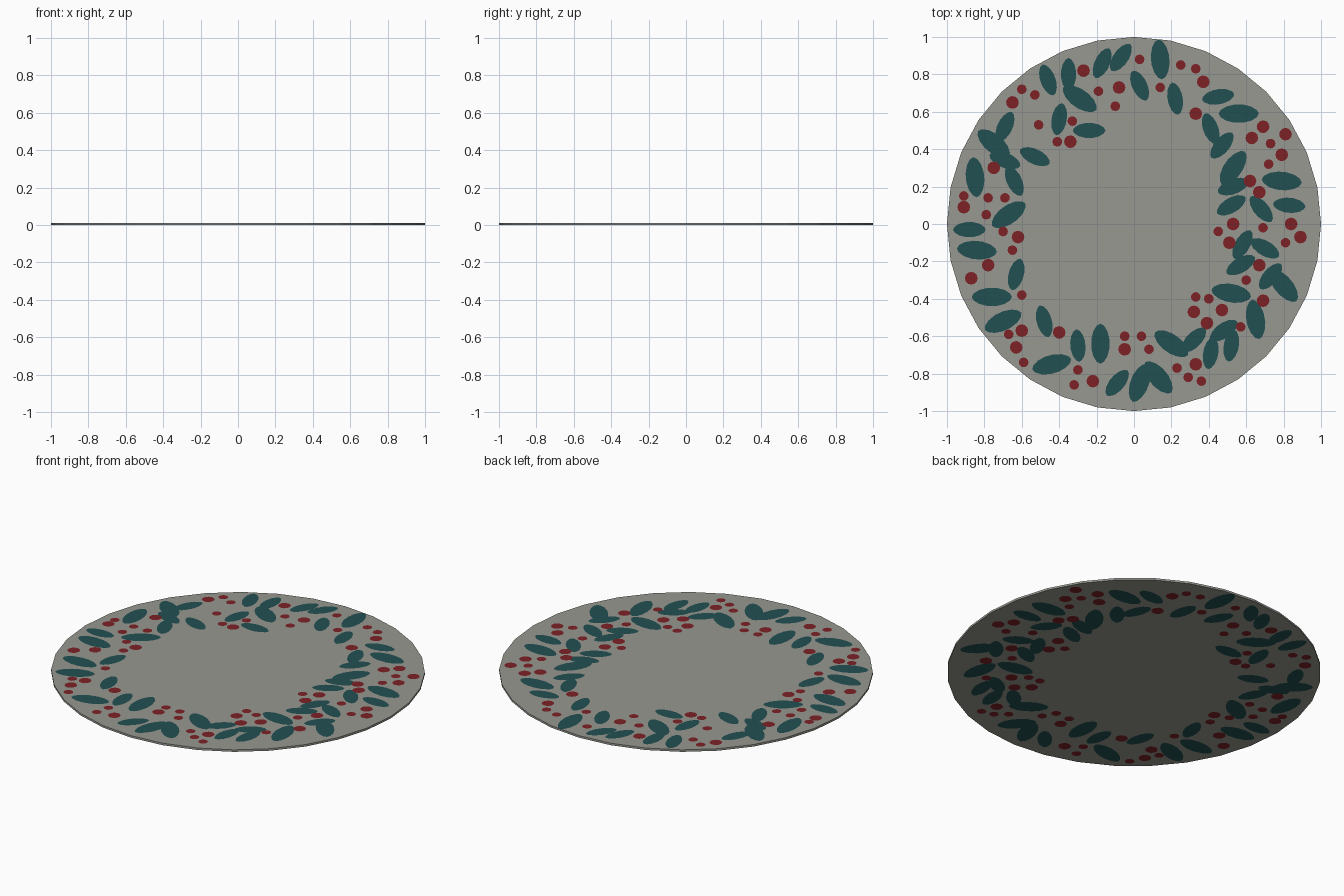
import bpy, bmesh, math
from mathutils import Vector
from mathutils.geometry import delaunay_2d_cdt

if "Cube" in bpy.data.objects:
    bpy.data.objects.remove(bpy.data.objects["Cube"])

THICK = 0.012
SIDES = 32


def material(name, rgb):
    m = bpy.data.materials.new(name)
    m.diffuse_color = (*rgb, 1)
    m.use_nodes = True
    m.node_tree.nodes["Principled BSDF"].inputs["Base Color"].default_value = m.diffuse_color
    return m


mats = [material("stone grey", (0.315, 0.315, 0.285)),
        material("leaf teal", (0.016, 0.080, 0.085)),
        material("berry red", (0.205, 0.015, 0.018))]

# Leaf placements: x, y, long-axis angle in degrees
large_leaves = [
    (.14, .88, 95), (.56, .59, 0), (.53, .30, 55), (.79, .23, -5), (.80, -.33, -50),
    (.52, -.37, -10), (.65, -.51, -80), (.20, -.64, -35), (.13, -.82, -50), (-.18, -.64, 90),
    (-.44, -.75, 15), (-.70, -.52, 25), (-.76, -.39, 0), (-.84, -.14, -5), (-.85, .25, 95),
    (-.75, .43, -40), (-.29, .67, -35), (-.67, .05, 35), (.03, -.85, 70)]
small_leaves = [
    (.03, .74, 115), (.22, .67, 100), (.45, .68, 10), (.41, .51, 110), (.47, .42, 50),
    (.83, .10, -5), (.53, .20, 20), (.52, .10, 30), (.68, .08, -50), (.58, -.11, 60),
    (.70, -.13, -30), (.57, -.22, 30), (.73, -.28, 50), (.52, -.65, 80), (.48, -.57, 35),
    (.41, -.69, 80), (.32, -.62, 45), (-.09, -.85, 50), (-.30, -.65, 95), (-.48, -.52, 105),
    (-.63, -.27, 75), (-.88, -.03, 0), (-.64, .23, 115), (-.69, .34, -20), (-.69, .52, 65),
    (-.53, .36, -25), (-.40, .56, 80), (-.24, .50, 0), (-.46, .77, 110), (-.35, .80, 90),
    (-.17, .86, 65), (-.07, .89, 55)]

# Berry placements: x, y
large_berries = [
    (-.27, .82), (-.08, .73), (.37, .76), (.33, .59), (-.65, .65), (-.34, .44), (-.75, .30),
    (-.91, .09), (.63, .46), (.62, .23), (.79, .37), (.53, 0), (.51, -.10), (.84, 0),
    (.67, -.22), (.47, -.46), (.32, -.47), (.39, -.53), (-.62, -.07), (-.78, -.22),
    (-.87, -.29), (-.60, -.57), (-.63, -.66), (-.40, -.58), (-.22, -.84), (-.05, -.67),
    (.33, -.75), (.81, .48), (.89, -.07), (.69, -.41), (.67, .17), (.69, .52)]
small_berries = [
    (.03, .88), (.25, .85), (.33, .83), (.14, .73), (-.10, .63), (-.19, .71), (-.53, .69),
    (-.60, .72), (-.51, .53), (-.33, .55), (-.41, .44), (-.91, .15), (-.78, .14), (-.69, .14),
    (-.79, .05), (-.70, -.04), (-.65, -.14), (-.60, -.38), (-.67, -.59), (-.59, -.74),
    (-.30, -.78), (-.32, -.86), (-.05, -.60), (.04, -.60), (.08, -.67), (.23, -.77),
    (.29, -.82), (.36, -.84), (.57, -.55), (.33, -.39), (.40, -.40), (.60, -.30),
    (.45, -.04), (.69, -.02), (.81, -.10), (.73, .43), (.72, .32)]


def ring(cx, cy, r, n):
    return [Vector((cx + r * math.cos(math.tau * i / n), cy + r * math.sin(math.tau * i / n)))
            for i in range(n)]


def leaf(cx, cy, deg, length, width, n=14):
    # pointed oval, drawn counter-clockwise
    a = math.radians(deg)
    pts = []
    for i in range(n):
        t = math.tau * i / n
        u = math.cos(t) * length / 2
        v = math.copysign(abs(math.sin(t)) ** 1.15, math.sin(t)) * width / 2
        pts.append(Vector((cx + u * math.cos(a) - v * math.sin(a),
                           cy + u * math.sin(a) + v * math.cos(a))))
    return pts


# Outlines: the disc first, then everything painted on it
shapes = [(ring(0, 0, 1, SIDES), 0)]
shapes += [(leaf(x, y, d, .215, .10), 1) for x, y, d in large_leaves]
shapes += [(leaf(x, y, d, .175, .082), 1) for x, y, d in small_leaves]
shapes += [(ring(x, y, .034, 12), 2) for x, y in large_berries]
shapes += [(ring(x, y, .026, 12), 2) for x, y in small_berries]

# Cut all outlines into one flat triangulation
points, loops = [], []
for pts, _ in shapes:
    loops.append(list(range(len(points), len(points) + len(pts))))
    points += pts
flat, _, tris, _, _, owners = delaunay_2d_cdt(points, [], loops, 1, 1e-5, True)

# Disc: patterned top and bottom joined by the rim
bm = bmesh.new()
top = [bm.verts.new((p.x, p.y, THICK)) for p in flat]
low = [bm.verts.new((p.x, p.y, 0)) for p in flat]
for tri, own in zip(tris, owners):
    mat = max((shapes[i][1] for i in own), default=0)
    bm.faces.new([top[i] for i in tri]).material_index = mat
    bm.faces.new([low[i] for i in reversed(tri)]).material_index = mat
bm.verts.index_update()
n = len(flat)
rim = [[v.index for v in e.verts] for e in bm.edges if e.is_boundary]
for a, b in rim:
    if a < n and b < n:
        bm.faces.new((top[a], top[b], low[b], low[a]))
bmesh.ops.recalc_face_normals(bm, faces=bm.faces)

mesh = bpy.data.meshes.new("patterned_disc")
bm.to_mesh(mesh)
bm.free()
for m in mats:
    mesh.materials.append(m)
disc = bpy.data.objects.new("patterned_disc", mesh)
bpy.context.collection.objects.link(disc)
